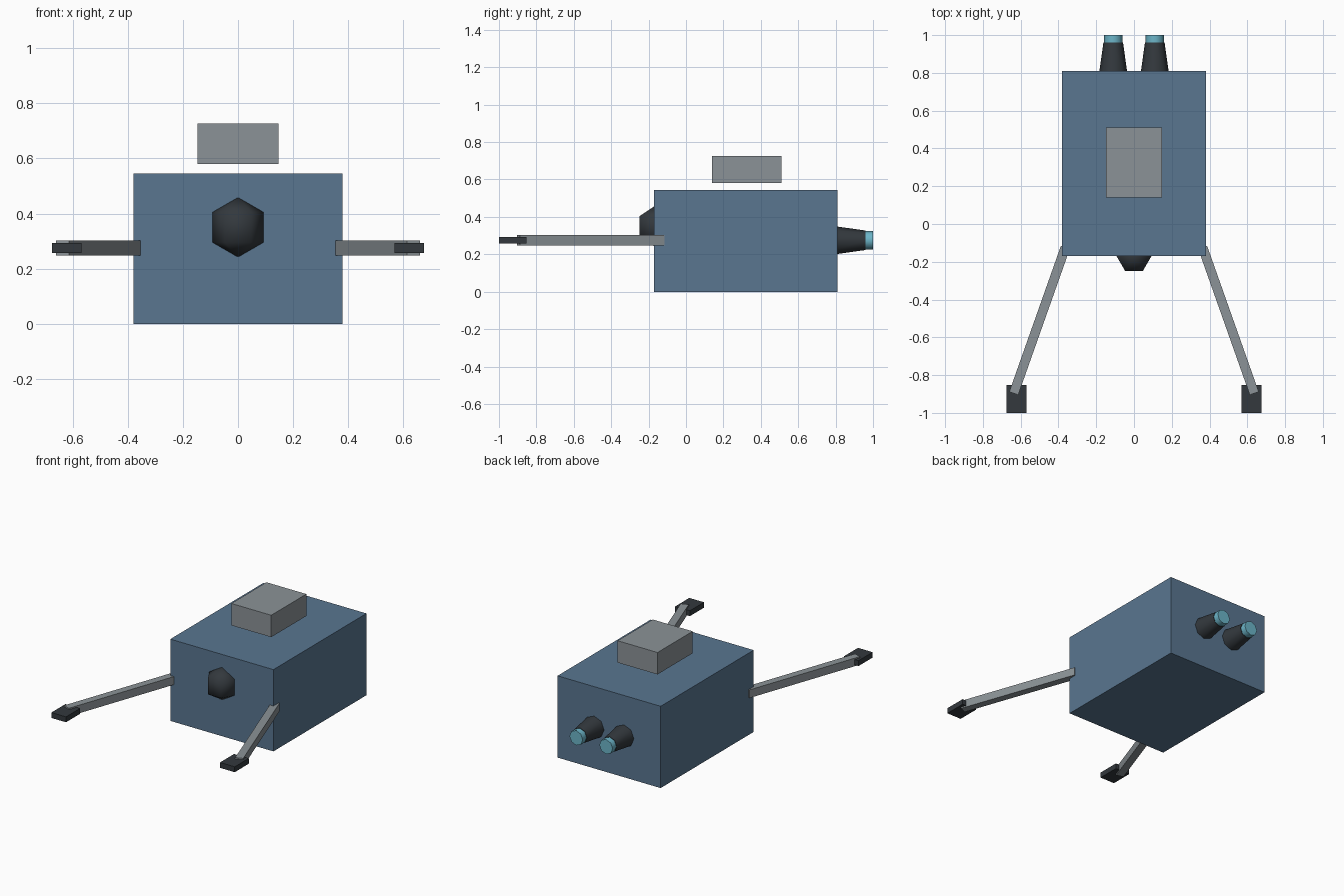
import bpy
import math

cube = bpy.data.objects.get("Cube")
if cube:
    bpy.data.objects.remove(cube, do_unlink=True)


def material(name, rgb):
    mat = bpy.data.materials.new(name)
    mat.use_nodes = True
    mat.diffuse_color = (*rgb, 1)
    mat.node_tree.nodes["Principled BSDF"].inputs["Base Color"].default_value = (*rgb, 1)
    return mat


blue = material("steel blue", (0.10, 0.18, 0.28))
grey = material("light grey", (0.26, 0.29, 0.31))
dark = material("charcoal", (0.033, 0.04, 0.047))
cyan = material("pale cyan", (0.15, 0.46, 0.58))


def finish(name, mat, smooth=False):
    obj = bpy.context.object
    obj.name = name
    obj.data.materials.append(mat)
    if smooth:
        bpy.ops.object.shade_smooth_by_angle(angle=math.radians(62))
    return obj


def box(name, mat, centre, size, turn=0):
    bpy.ops.mesh.primitive_cube_add(size=1, location=centre, rotation=(0, 0, turn))
    bpy.context.object.scale = size
    return finish(name, mat)


def tube(name, mat, x, z, y0, y1, r0, r1):
    # Eight-sided tapered tube running backwards along y
    bpy.ops.mesh.primitive_cone_add(
        vertices=8, radius1=r0, radius2=r1, depth=y1 - y0,
        location=(x, (y0 + y1) / 2, z), rotation=(-math.pi / 2, 0, 0))
    return finish(name, mat, True)


# Hull and the module hovering over it
box("hull", blue, (0, 0.32, 0.272), (0.76, 0.98, 0.545))
box("top_module", grey, (0, 0.325, 0.653), (0.294, 0.37, 0.146))

# Faceted sensor half sunk in the front
bpy.ops.mesh.primitive_uv_sphere_add(segments=6, ring_count=3, radius=0.11,
                                     location=(0, -0.165, 0.35),
                                     rotation=(0, 0, math.pi / 6))
finish("front_sensor", dark, True)

# Arms, grippers and thrusters on both sides
for side, s in (("left", 1), ("right", -1)):
    box(side + "_arm", grey, (s * 0.5, -0.51, 0.275), (0.05, 0.82, 0.054), s * 0.34)
    box(side + "_gripper", dark, (s * 0.622, -0.926, 0.275), (0.108, 0.148, 0.036))
    tube(side + "_thruster", dark, s * 0.11, 0.275, 0.79, 0.96, 0.076, 0.052)
    tube(side + "_thruster_glow", cyan, s * 0.11, 0.275, 0.95, 1.0, 0.049, 0.049)
